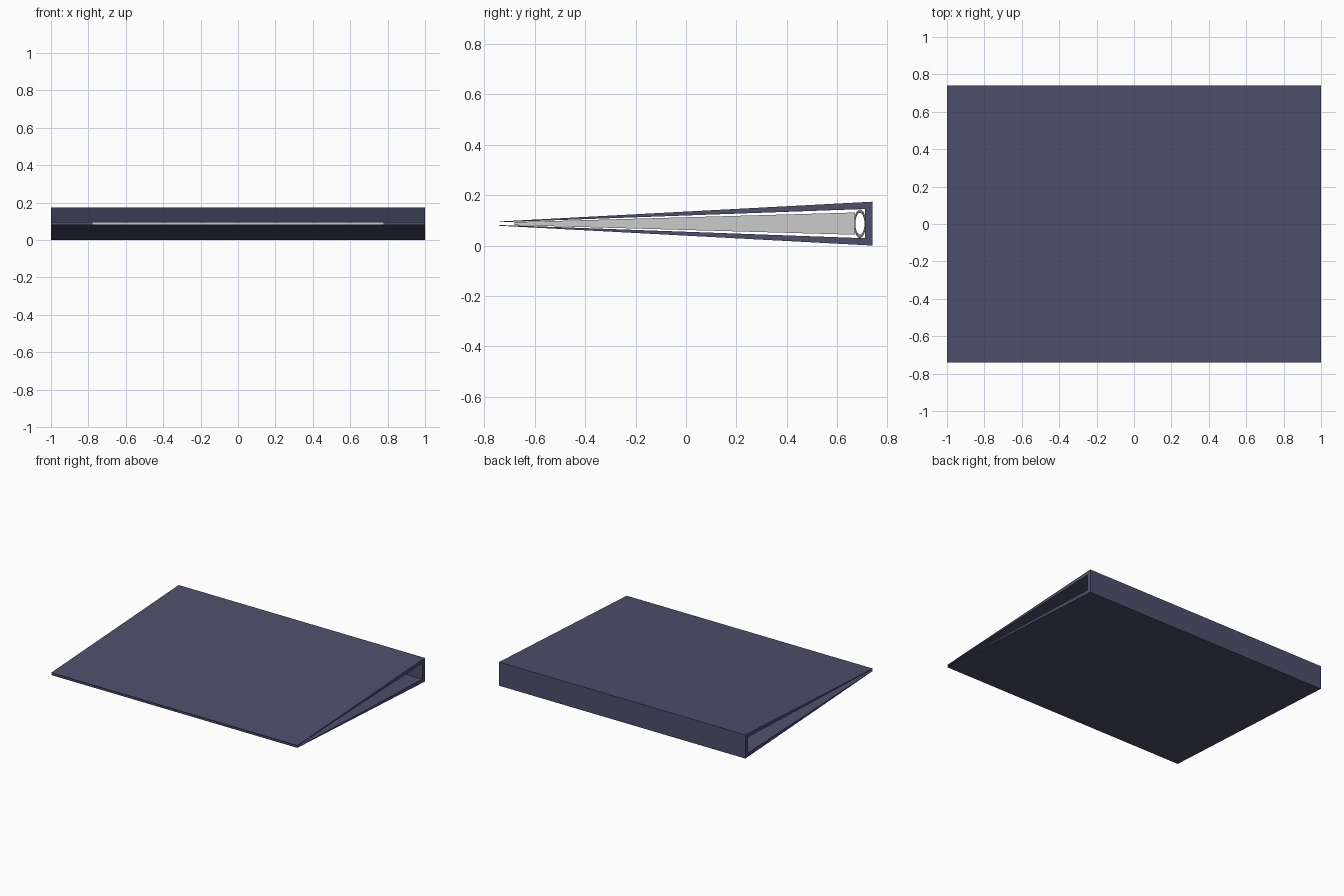
import bpy, math

if "Cube" in bpy.data.objects:
    bpy.data.objects.remove(bpy.data.objects["Cube"])

CZ = 0.087  # mid height of the closed wedge


def prism(name, profile, half_x):
    """Extrude a closed (y, z) profile along x."""
    n = len(profile)
    verts = [(x, y, z) for x in (-half_x, half_x) for y, z in profile]
    faces = [tuple(range(n))[::-1], tuple(range(n, 2 * n))]
    faces += [(i, (i + 1) % n, n + (i + 1) % n, n + i) for i in range(n)]
    mesh = bpy.data.meshes.new(name)
    mesh.from_pydata(verts, [], faces)
    ob = bpy.data.objects.new(name, mesh)
    bpy.context.collection.objects.link(ob)
    bpy.context.view_layer.objects.active = ob
    ob.select_set(True)
    bpy.ops.object.mode_set(mode='EDIT')
    bpy.ops.mesh.select_all(action='SELECT')
    bpy.ops.mesh.normals_make_consistent(inside=False)
    bpy.ops.object.mode_set(mode='OBJECT')
    ob.select_set(False)
    return ob


navy = bpy.data.materials.new("navy_cover")
navy.diffuse_color = (0.075, 0.08, 0.15, 1)
navy.use_nodes = True
navy.node_tree.nodes["Principled BSDF"].inputs["Base Color"].default_value = navy.diffuse_color

# folder cover: tapered top and bottom boards joined by the spine
upper = [(0.74, 0.087), (-0.74, 0.0085), (-0.74, 0.0055), (0.71, 0.058)]
outline = [(y, CZ + d) for y, d in upper] + [(y, CZ - d) for y, d in reversed(upper)]
cover = prism("cover", outline, 1.0)
cover.data.materials.append(navy)

# wedge-shaped paper stack
prism("paper_stack", [(-0.68, CZ - 0.006), (0.67, CZ - 0.044),
                      (0.67, CZ + 0.044), (-0.68, CZ + 0.006)], 0.78)

# binding rings between the paper and the spine
for i, x in enumerate((-0.5, 0, 0.5)):
    bpy.ops.mesh.primitive_torus_add(major_segments=32, minor_segments=8,
                                     major_radius=0.05, minor_radius=0.007,
                                     location=(x, 0.69, CZ),
                                     rotation=(0, math.radians(90), 0))
    ring = bpy.context.object
    ring.name = f"binding_ring_{i + 1}"
    ring.scale = (1, 0.42, 1)
    bpy.ops.object.shade_smooth_by_angle()
